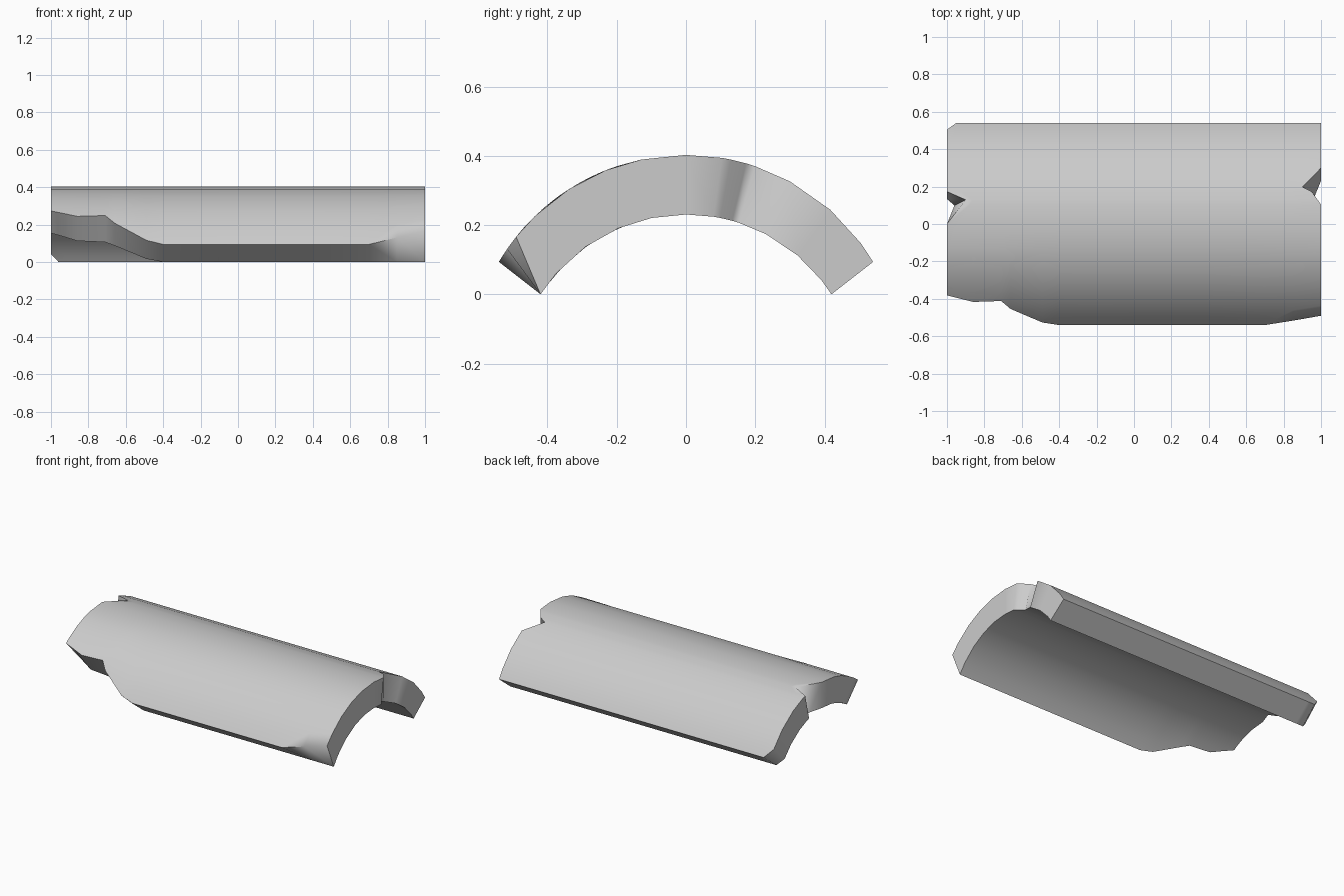
import bpy, bmesh, math

cube = bpy.data.objects.get("Cube")
if cube:
    bpy.data.objects.remove(cube)

clay = bpy.data.materials.new("pale_grey_clay")
clay.use_nodes = True
clay.diffuse_color = (0.6, 0.6, 0.6, 1)
clay.node_tree.nodes["Principled BSDF"].inputs["Base Color"].default_value = (0.6, 0.6, 0.6, 1)


def interp(keys, v):
    """Piecewise linear lookup, clamped at both ends."""
    if v <= keys[0][0]:
        return keys[0][1]
    for (a, fa), (b, fb) in zip(keys, keys[1:]):
        if v <= b:
            return fa + (fb - fa) * (v - a) / (b - a)
    return keys[-1][1]


# Arc radius, centre height, half angle, then the broken front edge along the
# length and the notch depth across each end
outer = dict(
    radius=0.627, centre=-0.224, half=59.5,
    front=[(-1, .63), (-.86, .70), (-.71, .69), (-.66, .78), (-.49, .96), (-.4, 1), (.7, 1), (1, .865)],
    left=[(0, 0), (.2, .1), (.27, 0), (.9, 0), (1, .05)],
    right=[(.16, 0), (.27, .05), (.31, .1), (.48, 0)])
inner = dict(
    radius=0.498, centre=-0.267, half=57.5,
    front=[(-1, .56), (-.86, .70), (-.71, .72), (-.49, .96), (-.4, 1), (1, 1)],
    left=[(0, 0), (.2, .04), (.27, 0), (.9, 0), (1, .04)],
    right=[(.16, 0), (.27, .04), (.48, 0)])

stations = [-1, -.93, -.86, -.71, -.66, -.49, -.4, 0, .4, .7, .85, 1]
across = [-1, -.85, -.62, -.4, -.2, 0, .16, .2, .27, .31, .48, .7, .9, 1]


def point(skin, x, t):
    # Pull the front part of the arc back to the broken edge
    if t < -.2:
        t = -.2 + (t + .2) * (interp(skin["front"], x) - .2) / .8
    # Push the ends inward at the notches
    fade = max(0, (abs(x) - .8) / .2)
    x += fade * (interp(skin["left"], t) if x < 0 else -interp(skin["right"], t))
    a = math.radians(skin["half"]) * t
    return x, skin["radius"] * math.sin(a), skin["centre"] + skin["radius"] * math.cos(a)


# Curved shell: two skins joined around the rim
bm = bmesh.new()
top, under = [[[bm.verts.new(point(s, x, t)) for t in across] for x in stations]
              for s in (outer, inner)]
for i in range(len(stations) - 1):
    for j in range(len(across) - 1):
        for g in (top, under):
            bm.faces.new((g[i][j], g[i + 1][j], g[i + 1][j + 1], g[i][j + 1]))


def rim(row_a, row_b):
    for k in range(len(row_a) - 1):
        bm.faces.new((row_a[k], row_a[k + 1], row_b[k + 1], row_b[k]))


for e in (0, -1):
    rim(top[e], under[e])
    rim([r[e] for r in top], [r[e] for r in under])
bmesh.ops.recalc_face_normals(bm, faces=bm.faces)

mesh = bpy.data.meshes.new("curved_roof_tile")
bm.to_mesh(mesh)
bm.free()
mesh.materials.append(clay)
tile = bpy.data.objects.new("curved_roof_tile", mesh)
bpy.context.collection.objects.link(tile)

bpy.ops.object.select_all(action="DESELECT")
tile.select_set(True)
bpy.context.view_layer.objects.active = tile
bpy.ops.object.shade_smooth_by_angle(angle=math.radians(75))
